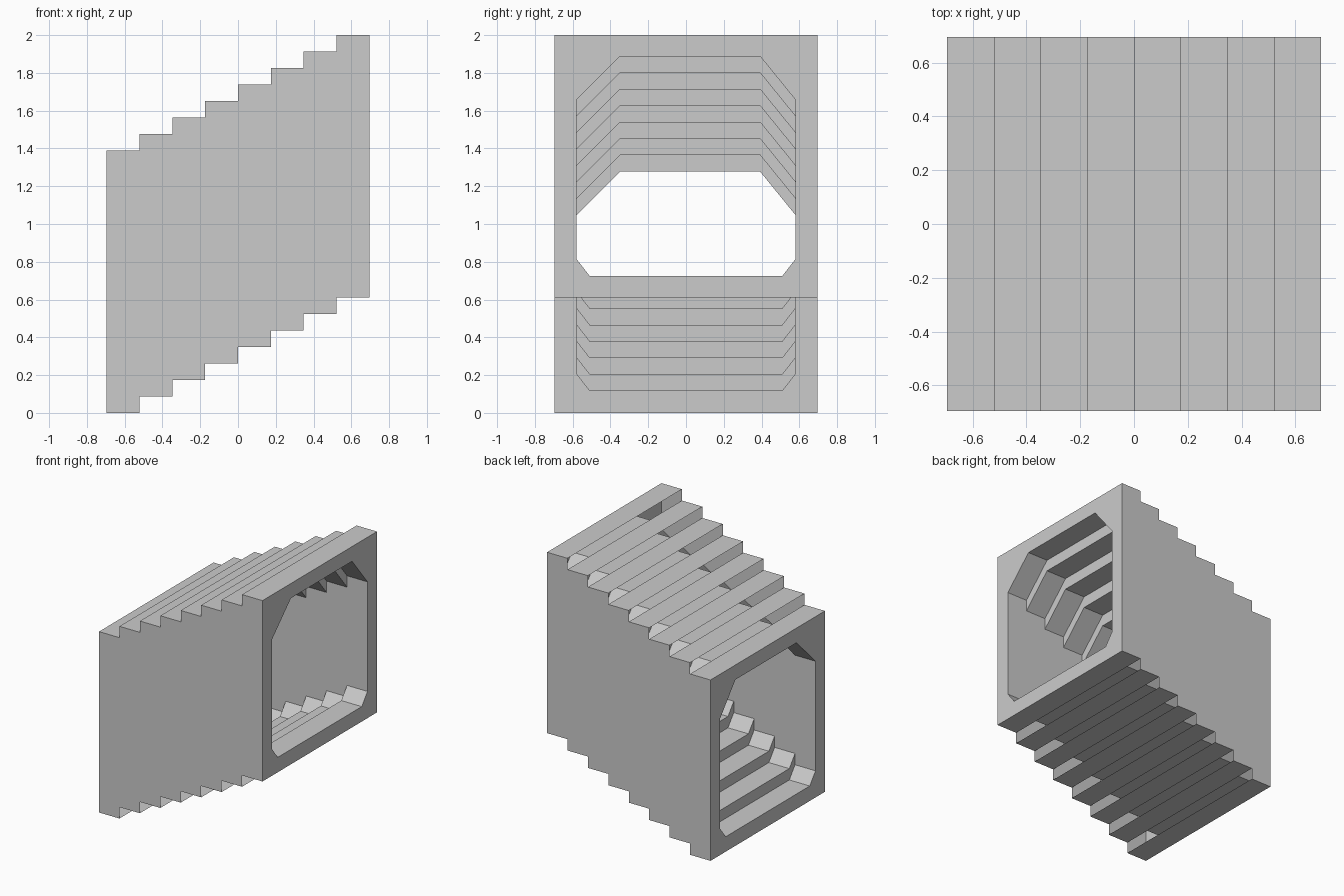
import bpy

if "Cube" in bpy.data.objects:
    bpy.data.objects.remove(bpy.data.objects["Cube"])

N = 8                       # number of stepped slices
HALF = 0.695                # half of the square frame
STEP_X = 2 * HALF / N
STEP_Z = (2.0 - 2 * HALF) / (N - 1)

# Cross-sections (y, z), counter-clockwise seen from +x
OUTER = [(-HALF, 0), (HALF, 0), (HALF, 2 * HALF), (-HALF, 2 * HALF)]
# two points per corner of the opening, in the same corner order
INNER = [(-0.58, 0.205), (-0.51, 0.115), (0.51, 0.115), (0.58, 0.205),
         (0.58, 1.047), (0.393, 1.277), (-0.35, 1.277), (-0.58, 1.047)]


def ring(profile, x, k):
    return [(x, y, z + k * STEP_Z) for y, z in profile]


def make_object(name, polys):
    index, faces = {}, []
    for poly in polys:
        faces.append([index.setdefault(tuple(round(c, 5) for c in p), len(index)) for p in poly])
    mesh = bpy.data.meshes.new(name)
    mesh.from_pydata(list(index), [], faces)
    mesh.update()
    obj = bpy.data.objects.new(name, mesh)
    bpy.context.collection.objects.link(obj)
    return obj


def loft(a, b, flip=False):
    n = len(a)
    quads = [[a[i], a[(i + 1) % n], b[(i + 1) % n], b[i]] for i in range(n)]
    return [q[::-1] for q in quads] if flip else quads


def slice_rings(profile):
    return [(ring(profile, -HALF + k * STEP_X, k), ring(profile, -HALF + (k + 1) * STEP_X, k))
            for k in range(N)]


# Outer shell: stepped square sleeves, open at the risers
make_object("outer_shell", [q for a, b in slice_rings(OUTER) for q in loft(a, b)])

# Inner tunnel: stepped sleeves joined by closed risers
tunnel = []
rings = slice_rings(INNER)
for k, (a, b) in enumerate(rings):
    tunnel += loft(a, b, flip=True)
    if k < N - 1:
        risers = loft(b, rings[k + 1][0], flip=True)
        # vertical sides only slide along themselves, so they need no riser
        tunnel += [q for q in risers if abs(q[0][1] - q[2][1]) > 1e-4]
make_object("inner_tunnel", tunnel)


# End frames: flat plates around the opening
def end_frame(name, x, k, flip):
    o, p = ring(OUTER, x, k), ring(INNER, x, k)
    polys = []
    for c in range(4):
        d = (c + 1) % 4
        polys.append([o[c], p[2 * c + 1], p[2 * c]])
        polys.append([o[c], o[d], p[2 * d], p[2 * c + 1]])
    make_object(name, [q[::-1] for q in polys] if flip else polys)


end_frame("low_end_frame", -HALF, 0, True)
end_frame("high_end_frame", HALF, N - 1, False)
